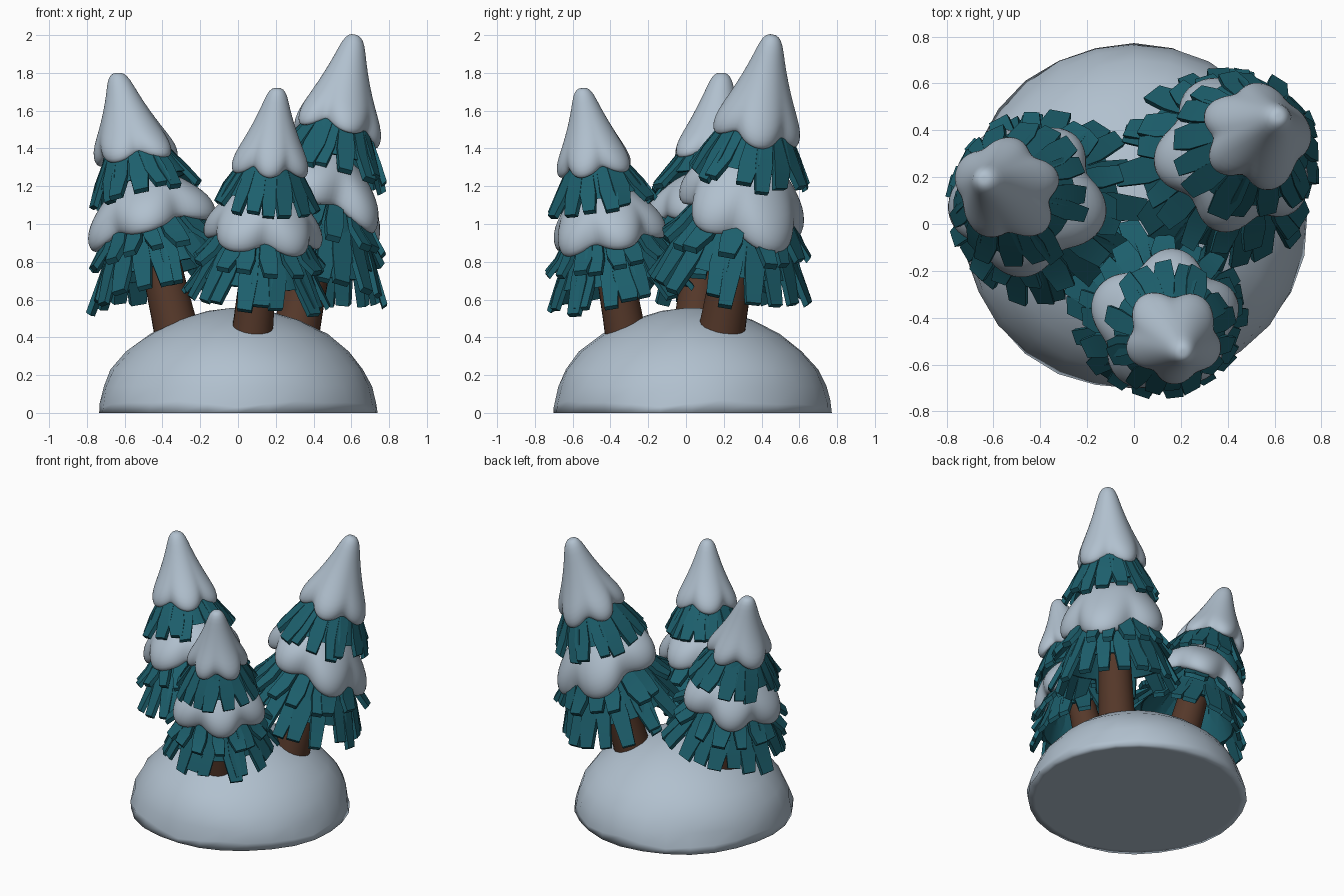
import bpy, bmesh, random
from math import cos, sin, pi, radians
from mathutils import Vector, Matrix

random.seed(4)
if "Cube" in bpy.data.objects:
    bpy.data.objects.remove(bpy.data.objects["Cube"])


def material(name, rgb):
    m = bpy.data.materials.new(name)
    m.use_nodes = True
    m.diffuse_color = (*rgb, 1)
    m.node_tree.nodes["Principled BSDF"].inputs["Base Color"].default_value = (*rgb, 1)
    return m


SNOW = material("pale_snow", (.44, .53, .62))
TEAL = material("teal_needles", (.012, .115, .152))
BARK = material("brown_bark", (.092, .04, .023))


def finish(bm, name, mat, matrix, subdiv=0, angle=None):
    """Turn the bmesh into a shaded object placed by the matrix."""
    bmesh.ops.recalc_face_normals(bm, faces=bm.faces)
    mesh = bpy.data.meshes.new(name)
    bm.to_mesh(mesh)
    bm.free()
    mesh.materials.append(mat)
    ob = bpy.data.objects.new(name, mesh)
    bpy.context.scene.collection.objects.link(ob)
    ob.matrix_world = matrix
    bpy.ops.object.select_all(action='DESELECT')
    ob.select_set(True)
    bpy.context.view_layer.objects.active = ob
    if angle:
        bpy.ops.object.shade_smooth_by_angle(angle=radians(angle))
    else:
        bpy.ops.object.shade_smooth()
    if subdiv:
        mod = ob.modifiers.new("soften", 'SUBSURF')
        mod.levels = mod.render_levels = subdiv


def lathe(bm, profile, sides, warp=None):
    """Revolve (radius, height) points; warp(angle, index) gives a radius factor and a height shift."""
    rings = []
    for i, (r, z) in enumerate(profile):
        ring = []
        for j in range(sides):
            a = 2 * pi * j / sides
            f, dz = warp(a, i) if warp else (1, 0)
            ring.append(bm.verts.new((r * f * cos(a), r * f * sin(a), z + dz)))
        rings.append(ring)
    for lo, hi in zip(rings, rings[1:]):
        for j in range(sides):
            k = (j + 1) % sides
            bm.faces.new((lo[j], lo[k], hi[k], hi[j]))
    bm.faces.new(rings[0])
    bm.faces.new(rings[-1])


def strip(bm, angle, path, widths, thick):
    """One flat needle bunch following (radius, height) points."""
    out = Vector((cos(angle), sin(angle), 0))
    side = Vector((-sin(angle), cos(angle), 0))
    skew = random.uniform(-.02, .02)
    rings = []
    for i, (r, z) in enumerate(path):
        p, q = path[max(i - 1, 0)], path[min(i + 1, len(path) - 1)]
        t = out * (q[0] - p[0]) + Vector((0, 0, q[1] - p[1]))
        n = side.cross(t).normalized() * thick / 2
        c = out * r + Vector((0, 0, z)) + side * skew * i
        w = side * widths[i] / 2
        rings.append([bm.verts.new(v) for v in (c - w - n, c + w - n, c + w + n, c - w + n)])
    for a, b in zip(rings, rings[1:]):
        for j in range(4):
            k = (j + 1) % 4
            bm.faces.new((a[j], a[k], b[k], b[j]))
    bm.faces.new(rings[0])
    bm.faces.new(rings[-1])


def needle_layer(bm, count, start, middle, end, width):
    for j in range(count):
        a = 2 * pi * (j + random.uniform(-.25, .25)) / count
        reach = random.uniform(.8, 1.1)
        flare = random.uniform(-.015, .02)
        tip = (middle[0] + (end[0] - middle[0]) * reach + flare,
               middle[1] + (end[1] - middle[1]) * reach)
        w = width * random.uniform(.85, 1.2)
        strip(bm, a, [start, middle, tip], (w * .7, w, w * .75), .024)


def skirt(bm, top, hem):
    """Hollow cone that the needles grow out of."""
    lathe(bm, [(top[0] - .03, top[1] - .01), (hem[0] - .025, hem[1]), hem, top], 24)


def snow_layer(name, profile, lobed, phase, droop, matrix):
    """Snow with puffy lobes and tight creases; lobed is the lobe strength per ring, droop a tilt."""
    def warp(a, i):
        wave = 2 * abs(cos(2.5 * a + phase + .3 * sin(a + phase))) - 1
        tilt = droop.x * cos(a) + droop.y * sin(a)
        return (1 + lobed[i] * (.13 * wave + .03 * cos(2 * a + phase)),
                -lobed[i] * .02 * wave - tilt * profile[i][0])
    bm = bmesh.new()
    lathe(bm, profile, 40, warp)
    finish(bm, name, SNOW, matrix, subdiv=1)


def tree(label, base, apex, girth, phase, droops):
    base, axis = Vector(base), Vector(apex) - Vector(base)
    turn = axis.to_track_quat('Z', 'Y')
    outward = turn.inverted() @ Vector((axis.x, axis.y, 0)).normalized()
    matrix = (Matrix.Translation(base) @ turn.to_matrix().to_4x4()
              @ Matrix.Diagonal((girth, girth, axis.length, 1)))

    # Trunk
    bm = bmesh.new()
    lathe(bm, [(.112, -.03), (.106, .06), (.1, .2), (.09, .42)], 20)
    finish(bm, label + "_trunk", BARK, matrix, angle=40)

    # Lower needles: long flared hem with a shorter layer above
    bm = bmesh.new()
    skirt(bm, (.18, .45), (.318, .225))
    needle_layer(bm, 19, (.19, .39), (.295, .25), (.375, .14), .1)
    needle_layer(bm, 16, (.2, .43), (.285, .335), (.345, .285), .09)
    finish(bm, label + "_lower_needles", TEAL, matrix, angle=35)

    # Upper needles
    bm = bmesh.new()
    skirt(bm, (.14, .72), (.24, .57))
    needle_layer(bm, 16, (.14, .69), (.222, .59), (.272, .515), .09)
    finish(bm, label + "_upper_needles", TEAL, matrix, angle=35)

    # Snow layers
    snow_layer(label + "_middle_snow",
               [(.14, .44), (.21, .395), (.25, .372), (.277, .378), (.288, .41), (.282, .45),
                (.258, .49), (.215, .53), (.16, .57), (.1, .59)],
               (.2, .7, 1, 1, 1, .9, .7, .4, .2, 0), phase, outward * droops[0], matrix)
    snow_layer(label + "_top_snow",
               [(.09, .715), (.14, .688), (.165, .668), (.185, .672), (.192, .7), (.181, .737),
                (.15, .785), (.111, .85), (.076, .92), (.054, .975), (.03, .998), (.008, 1)],
               (.2, .8, 1, 1, 1, .9, .55, .25, .1, 0, 0, 0), phase + 1.5, outward * droops[1], matrix)


# Snowy mound, softly uneven, with a flat underside
def uneven(a, i):
    rough = .008 * sin(3 * a + i) + .006 * sin(7 * a + 2 * i)
    return 1 + rough, (.012 * sin(5 * a) + .008 * sin(9 * a) if i == 3 else 0)


bm = bmesh.new()
lathe(bm, [(.3, 0), (.69, 0), (.737, 0), (.732, .05), (.71, .14), (.668, .23), (.59, .325),
           (.47, .418), (.32, .492), (.16, .54), (.04, .555)], 28, uneven)
finish(bm, "snow_mound", SNOW, Matrix.Translation((0, .03, 0)))

# Three trees leaning outward
tree("front_tree", (.075, -.32, .42), (.21, -.55, 1.72), 1.0, .6, (0, -.05))
tree("right_tree", (-.33, .05, .45), (-.64, .19, 1.8), 1.08, 2.2, (.04, -.12))
tree("left_tree", (.31, .19, .44), (.62, .46, 2.0), 1.13, 4.0, (.17, .05))
